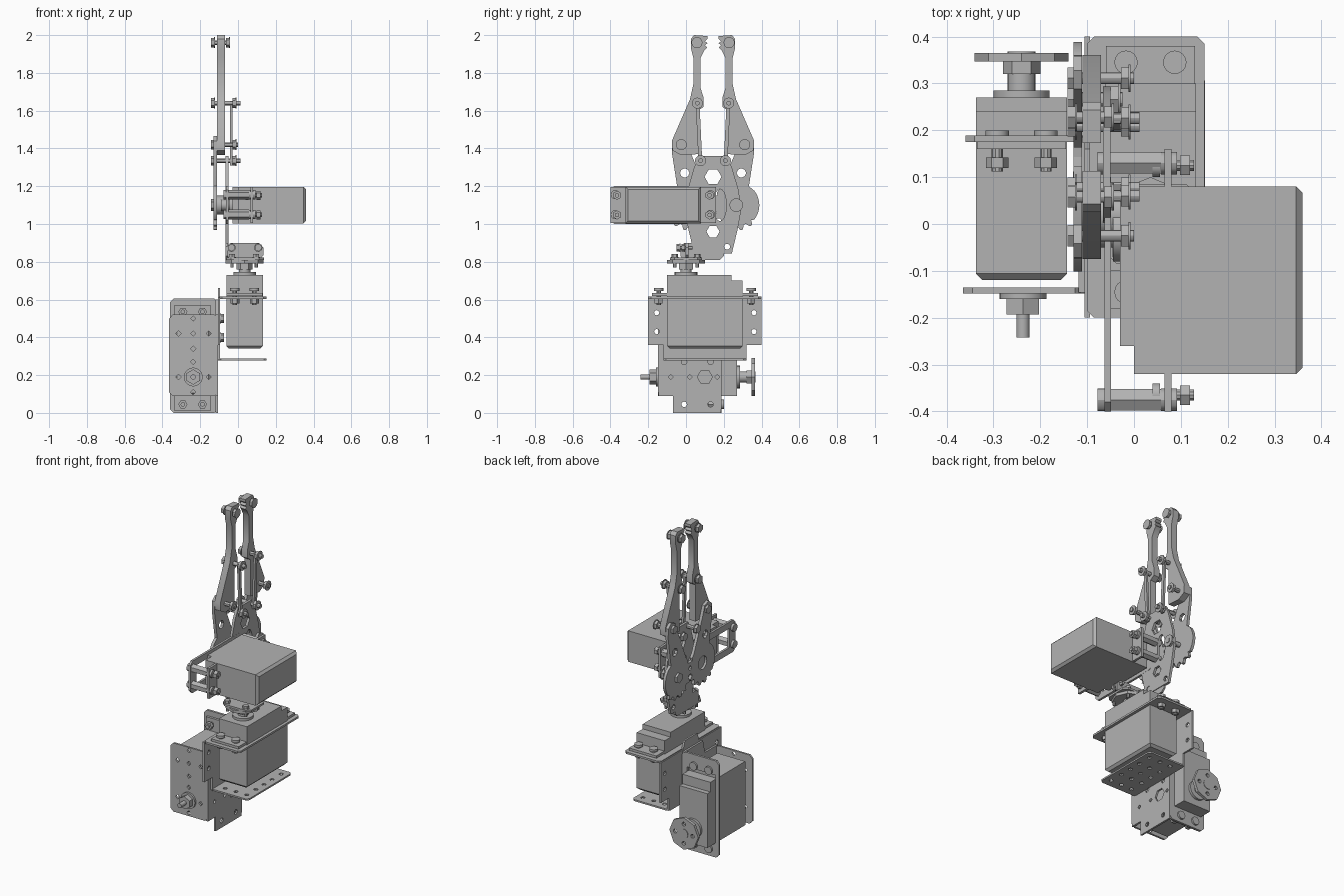
import bpy, bmesh, math
from mathutils import Matrix, Vector

old = bpy.data.objects.get("Cube")
if old:
    bpy.data.objects.remove(old)

metal = bpy.data.materials.new("plain grey")
metal.use_nodes = True
GREY = (0.45, 0.45, 0.45, 1)
metal.diffuse_color = GREY
metal.node_tree.nodes["Principled BSDF"].inputs["Base Color"].default_value = GREY

# Local u, v, w directions of a flat part facing each axis
FRAMES = {"x": ("Y", "Z", "X"), "y": ("X", "Z", "-Y"), "z": ("X", "Y", "Z")}
UNIT = {"X": Vector((1, 0, 0)), "Y": Vector((0, 1, 0)), "Z": Vector((0, 0, 1)),
        "-X": Vector((-1, 0, 0)), "-Y": Vector((0, -1, 0))}
made = []


def frame(u, v, w, origin=(0, 0, 0)):
    m = Matrix((UNIT[u], UNIT[v], UNIT[w])).transposed().to_4x4()
    m.translation = Vector(origin)
    return m


def finish(name, mesh, matrix=Matrix()):
    mesh.transform(matrix)
    mesh.materials.clear()
    mesh.materials.append(metal)
    ob = bpy.data.objects.new(name, mesh)
    bpy.context.scene.collection.objects.link(ob)
    made.append(ob)
    return ob


def ring(u, v, r, n=12):
    return [(u + r * math.cos(i * math.tau / n), v + r * math.sin(i * math.tau / n)) for i in range(n)]


def rect(u0, v0, u1, v1, c=0.0):
    if not c:
        return [(u0, v0), (u1, v0), (u1, v1), (u0, v1)]
    return [(u0 + c, v0), (u1 - c, v0), (u1, v0 + c), (u1, v1 - c),
            (u1 - c, v1), (u0 + c, v1), (u0, v1 - c), (u0, v0 + c)]


def plate(name, axis, at, thick, outline, holes=()):
    """Sheet part: filled outline with holes, extruded about the plane at `at`."""
    cu = bpy.data.curves.new(name, "CURVE")
    cu.dimensions, cu.fill_mode, cu.extrude = "2D", "BOTH", thick / 2
    for loop in [outline, *holes]:
        sp = cu.splines.new("POLY")
        sp.points.add(len(loop) - 1)
        for p, (u, v) in zip(sp.points, loop):
            p.co = (u, v, 0, 1)
        sp.use_cyclic_u = True
    tmp = bpy.data.objects.new(name, cu)
    bpy.context.scene.collection.objects.link(tmp)
    bpy.context.view_layer.update()
    mesh = bpy.data.meshes.new_from_object(tmp.evaluated_get(bpy.context.evaluated_depsgraph_get()))
    bpy.data.objects.remove(tmp)
    m = frame(*FRAMES[axis])
    m.translation = UNIT[axis.upper()] * at
    return finish(name, mesh, m)


def rod(name, matrix, a, b, r, sides=20):
    """Cylinder along local z from a to b."""
    bm = bmesh.new()
    bmesh.ops.create_cone(bm, cap_ends=True, segments=sides, radius1=r, radius2=r, depth=b - a,
                          matrix=Matrix.Translation((0, 0, (a + b) / 2)))
    mesh = bpy.data.meshes.new(name)
    bm.to_mesh(mesh)
    bm.free()
    return finish(name, mesh, matrix)


def block(name, matrix, lo, hi, bevel=0.0):
    """Box in local space; bevel chamfers the rim of its lower end."""
    bm = bmesh.new()
    bmesh.ops.create_cube(bm, size=1)
    for v in bm.verts:
        v.co = [lo[i] if v.co[i] < 0 else hi[i] for i in range(3)]
    if bevel:
        rim = [e for e in bm.edges if all(v.co.z == min(lo[2], hi[2]) or abs(v.co.z - lo[2]) < 1e-5 for v in e.verts)]
        bmesh.ops.bevel(bm, geom=rim, offset=bevel, segments=1, affect="EDGES")
    mesh = bpy.data.meshes.new(name)
    bm.to_mesh(mesh)
    bm.free()
    return finish(name, mesh, matrix)


def bolt(name, axis, origin, a, b, r=0.026, nut=None):
    """Hex headed bolt from head a to tip b, with an optional nut position."""
    m = frame(*FRAMES[axis], origin)
    rod(name + "_shank", m, min(a, b), max(a, b), r * 0.48, 12)
    step = 0.016 if b > a else -0.016
    for part, p in (("head", a), ("nut", nut)):
        if p is not None:
            rod(f"{name}_{part}", m, min(p, p + step), max(p, p + step), r, 6)
            rod(f"{name}_{part}_washer", m, min(p + step, p + step * 1.3),
                max(p + step, p + step * 1.3), r * 1.12, 16)


def servo(name, m):
    """Motor: shaft on local z, body running along local x, top at z = 0."""
    block(name + "_body", m, (-0.1, -0.097, -0.39), (0.3, 0.097, -0.03), 0.014)
    block(name + "_cap", m, (-0.1, -0.097, -0.03), (0.24, 0.097, 0))
    block(name + "_flange", m, (-0.18, -0.095, -0.11), (0.38, 0.095, -0.095))
    rod(name + "_boss", m, 0, 0.015, 0.06, 24)
    rod(name + "_spline", m, 0, 0.06, 0.03, 20)
    for x in (-0.145, 0.345):
        for y in (-0.052, 0.052):
            at = m @ Matrix.Translation((x, y, 0))
            rod(name + "_screw_head", at, -0.085, -0.07, 0.025, 16)
            rod(name + "_screw_nut", at, -0.15, -0.128, 0.024, 6)
            rod(name + "_screw_shank", at, -0.158, -0.08, 0.012, 10)


# Lower motor with its horn
lower = frame("Z", "X", "Y", (-0.24, 0.27, 0.19))
servo("lower_motor", lower)
rod("lower_horn_hub", lower, 0.05, 0.08, 0.04, 6)
plate("lower_horn", "y", 0.356, 0.018, ring(-0.24, 0.19, 0.1, 8),
      [ring(-0.24 + a, 0.19 + b, 0.012) for a, b in ((0.06, 0), (-0.06, 0), (0, 0.06), (0, -0.06))])
rod("lower_horn_collar", lower, 0.07, 0.098, 0.03)

# Lower bracket: front wall, side wall and mounting ears
grid = [ring(x, z, 0.014, 4) for x in (-0.315, -0.155) for z in (0.19, 0.42)]
grid += [ring(-0.237, z, 0.014, 4) for z in (0.11, 0.27, 0.34, 0.42, 0.5)]
plate("lower_front_wall", "y", -0.142, 0.012, rect(-0.365, 0.09, -0.106, 0.52, 0.02), grid)
plate("lower_side_wall", "x", -0.112, 0.012,
      [(-0.146, 0.09), (-0.07, 0.09), (-0.07, 0), (0.186, 0), (0.186, 0.6), (0, 0.6), (-0.02, 0.52), (-0.146, 0.52)],
      [ring(0.1, 0.19, 0.04, 6)] + [ring(y, z, 0.015, 8) for y in (-0.01, 0.13) for z in (0.045, 0.27)]
      + [ring(y, 0.19, 0.013, 4) for y in (-0.08, 0.02, 0.165)])
plate("lower_ears", "y", 0.182, 0.014, rect(-0.36, 0, -0.106, 0.605, 0.02),
      [rect(-0.338, 0.09, -0.14, 0.515)] + [ring(x, 0.045, 0.016, 10) for x in (-0.3, -0.19)])
pivot = frame("X", "Z", "-Y", (-0.237, -0.148, 0.19))
rod("pivot_washer", pivot, 0, 0.012, 0.05)
rod("pivot_nut", pivot, 0.012, 0.045, 0.04, 6)
rod("pivot_bolt", pivot, 0.04, 0.094, 0.014)

# Middle motor with horn and its bracket
middle = frame("Y", "-X", "Z", (0.035, 0, 0.73))
servo("middle_motor", middle)
wing_holes = [ring(y, z, 0.014, 8) for y in (-0.155, 0.36) for z in (0.43, 0.53)]
plate("middle_back_wall", "x", -0.1, 0.012,
      [(-0.12, 0.28), (0.32, 0.28), (0.32, 0.36), (0.4, 0.36), (0.4, 0.61), (0.18, 0.61), (0.16, 0.66),
       (0.04, 0.66), (0.02, 0.61), (-0.2, 0.61), (-0.2, 0.36), (-0.12, 0.36)], wing_holes)
plate("middle_floor", "z", 0.282, 0.01, rect(-0.106, -0.12, 0.152, 0.32, 0.015),
      [ring(x, y, 0.013, 8) for x in (-0.04, 0.035, 0.11) for y in (-0.07, 0.02, 0.1, 0.18, 0.27)])
plate("middle_ears", "z", 0.61, 0.012, rect(-0.1, -0.2, 0.15, 0.4, 0.015), [rect(-0.062, -0.1, 0.132, 0.3)])
for z in (0.4, 0.5):
    bolt("bracket_bolt", "x", (0, 0.1, z), -0.075, -0.13, 0.024)
plate("middle_horn", "z", 0.8, 0.018, ring(0.035, 0, 0.1, 8))
rod("middle_horn_hub", middle, 0.03, 0.075, 0.042, 6)

# Wrist bracket on the middle horn
plate("wrist_base", "z", 0.816, 0.012, rect(-0.062, -0.085, 0.137, 0.085, 0.025))
plate("wrist_tab", "y", 0.005, 0.014, rect(-0.063, 0.81, 0.135, 0.9, 0.025),
      [ring(x, 0.875, 0.012) for x in (-0.035, 0.107)])
for x in (-0.035, 0.107):
    bolt("wrist_bolt", "y", (x, 0, 0.875), 0.05, -0.035, 0.02, 0.025)
    for y in (-0.06, 0.06):
        bolt("horn_bolt", "z", (x * 0.9, y, 0.8), 0.04, -0.03, 0.018)
plate("wrist_side", "x", -0.06, 0.012, rect(-0.03, 0.81, 0.2, 0.9, 0.02))

# Gripper motor, its carrier plate and spacers
servo("gripper_motor", frame("-Y", "Z", "-X", (-0.03, -0.02, 1.1)))
MID = 0.143
half = [(0.07, 1.36), (0.1, 1.3), (0.135, 1.18), (0.15, 1.08), (0.13, 0.97), (0.1, 0.845)]
body = [(MID + d, z) for d, z in half] + [(MID - d, z) for d, z in reversed(half)]
slot = [(0.18 + u * 0.4, 1.1 + v) for u, v in ring(0, 0, 0.085, 20)]
plate("gripper_base", "x", -0.058, 0.016, body,
      [slot, ring(MID, 1.25, 0.045, 6), ring(MID, 0.96, 0.035, 6)]
      + [ring(MID + s, 0.88, 0.016, 10) for s in (-0.075, 0.075)])
plate("motor_carrier", "x", -0.056, 0.014, rect(-0.4, 1.0, 0.1, 1.2, 0.02), [rect(-0.34, 1.04, -0.12, 1.16)])
for y in (-0.375, 0.13):
    for z in (1.05, 1.155):
        m = frame(*FRAMES["x"], (0, y, z))
        rod("spacer", m, -0.05, 0.058, 0.026, 6)
        rod("spacer_screw", m, 0.058, 0.092, 0.024, 12)
        rod("spacer_screw_back", m, -0.078, -0.05, 0.024, 12)

# Geared arms, fingers and thin links, one set per side
finger = [(0.03, 1.995), (0.1, 2.0), (0.117, 1.98), (0.117, 1.93), (0.104, 1.88), (0.104, 1.74),
          (0.122, 1.66), (0.218, 1.44), (0.215, 1.39), (0.17, 1.365), (0.08, 1.37), (0.08, 1.6),
          (0.05, 1.62), (0.05, 1.67), (0.066, 1.72), (0.066, 1.88), (0.045, 1.92)]
grip = [(0.03 + 0.012 * (i % 2), 1.935 + 0.011 * i) for i in range(5)]
AXIS_D, AXIS_Z, GEAR_R = 0.123, 1.1, 0.122
gear = []
for i in range(45):
    a = math.radians(135 + i * 6)
    toothed = math.radians(150) < a < math.radians(320)
    r = GEAR_R + (0.012 if i % 4 < 2 else -0.01) * toothed
    gear.append((AXIS_D + r * math.cos(a), AXIS_Z + r * math.sin(a)))
arm = gear + [(0.19, 1.2), (0.218, 1.38), (0.215, 1.44), (0.185, 1.465), (0.145, 1.45), (0.12, 1.38)]


for side, s in (("near", -1), ("far", 1)):
    def at(loop):
        return [(MID + s * d, z) for d, z in loop]
    plate(side + "_finger", "x", -0.09, 0.04, at(finger + grip))
    horn = [ring(AXIS_D, AXIS_Z, 0.042, 12)] if s < 0 else []
    plate(side + "_geared_arm", "x", -0.12, 0.018, at(arm),
          [at(h) for h in horn + [ring(0.15, 1.27, 0.025, 8)]])
    plate(side + "_link", "x", -0.036, 0.014,
          at([(0.056, 1.31), (0.076, 1.31), (0.092, 1.65), (0.072, 1.65)]))
    for d, z, tip in ((0.083, 1.64, 0.012), (0.066, 1.335, 0.012), (0.168, 1.42, 0.0), (0.085, 1.96, -0.045)):
        bolt(side + "_joint_bolt", "x", (0, MID + s * d, z), -0.142, tip, 0.026, -0.064 if z > 1.9 else -0.028)
    if s > 0:
        bolt("gear_bolt", "x", (0, MID + AXIS_D, AXIS_Z), -0.142, -0.025, 0.032, -0.05)
    else:
        rod("gear_hub", frame(*FRAMES["x"], (0, MID - AXIS_D, AXIS_Z)), -0.115, -0.03, 0.05, 16)

# Crisp edges with smooth round parts
bpy.ops.object.select_all(action="DESELECT")
for ob in made:
    ob.select_set(True)
bpy.context.view_layer.objects.active = made[0]
bpy.ops.object.shade_smooth_by_angle()
